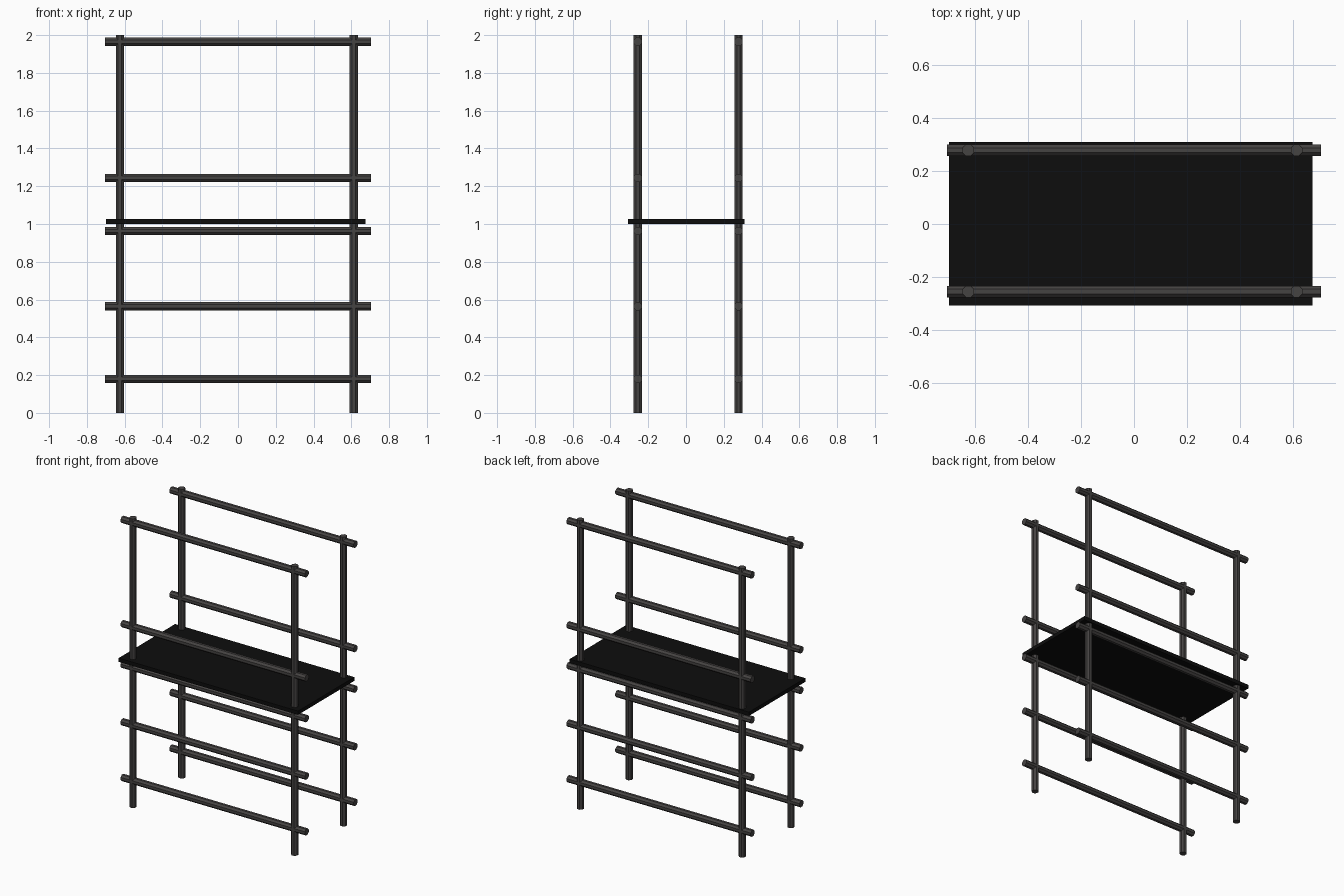
import bpy
from math import pi

if "Cube" in bpy.data.objects:
    bpy.data.objects.remove(bpy.data.objects["Cube"])


def material(name, v):
    m = bpy.data.materials.new(name)
    m.diffuse_color = (*v, 1)
    m.use_nodes = True
    m.node_tree.nodes["Principled BSDF"].inputs["Base Color"].default_value = m.diffuse_color
    return m


steel = material("dark_steel", (0.06, 0.056, 0.055))
black = material("black_board", (0.004, 0.004, 0.004))


def tube(name, loc, length, along_x=False):
    # eight-sided pole, flats facing the axes
    bpy.ops.mesh.primitive_cylinder_add(vertices=8, radius=0.0235, depth=length)
    ob = bpy.context.object
    ob.name = name
    me = ob.data
    from_z = ob.matrix_world.copy()
    from mathutils import Matrix
    rot = Matrix.Rotation(pi / 8, 4, 'Z')
    if along_x:
        rot = Matrix.Rotation(pi / 2, 4, 'Y') @ rot
    me.transform(rot)
    ob.location = loc
    me.materials.append(steel)
    return ob


# Two matching frames: uprights plus five rails each
for side, y in (("front", -0.255), ("back", 0.278)):
    for hand, x in (("left", -0.625), ("right", 0.613)):
        tube(f"{side}_{hand}_post", (x, y, 1.0), 2.0)
    for i, z in enumerate((0.18, 0.565, 0.963, 1.244, 1.965)):
        tube(f"{side}_rail_{i + 1}", (0, y, z), 1.41, True)

# Platform board resting above the middle rails
bpy.ops.mesh.primitive_cube_add(size=1, location=(-0.012, 0.001, 1.014))
board = bpy.context.object
board.name = "platform_board"
board.scale = (1.372, 0.616, 0.026)
board.data.materials.append(black)
